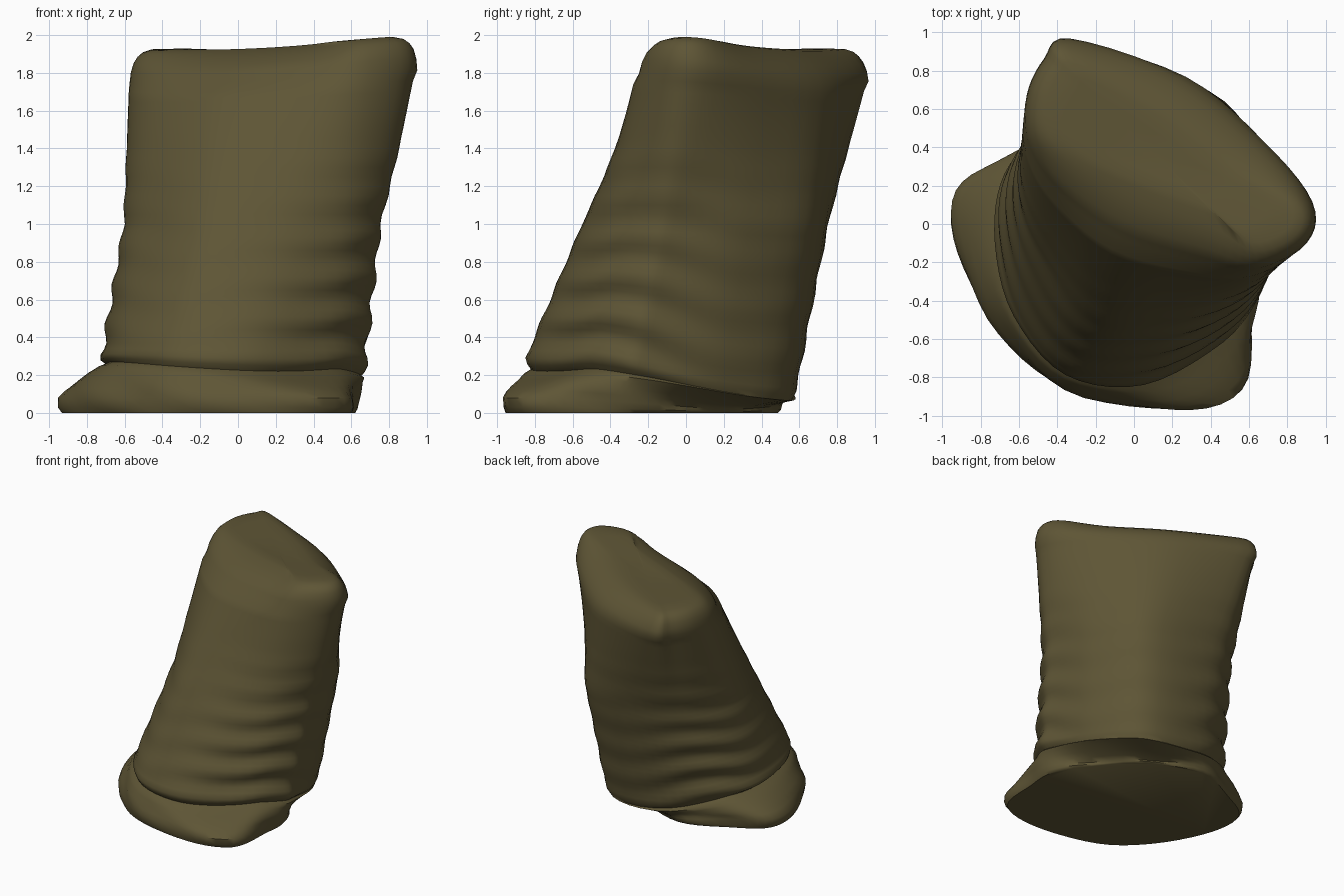
import bpy, bmesh
from math import sin, cos, pi, hypot, atan2

if "Cube" in bpy.data.objects:
    bpy.data.objects.remove(bpy.data.objects["Cube"])

# Cross-sections: 12 points each, clockwise from the left corner
BASE = [(-.92, -.15), (-.92, .17), (-.66, .35), (-.27, .5), (.16, .33), (.45, .03),
        (.62, -.25), (.62, -.5), (.56, -.86), (.2, -.97), (-.36, -.86), (-.7, -.57)]
WAIST = [(-.72, -.1), (-.68, .2), (-.5, .43), (-.16, .58), (.33, .54), (.58, .2),
         (.66, -.17), (.65, -.34), (.45, -.6), (.05, -.83), (-.36, -.79), (-.63, -.48)]
MIDDLE = [(-.6, .12), (-.57, .4), (-.42, .64), (-.15, .75), (.41, .68), (.68, .33),
          (.75, -.02), (.73, -.19), (.55, -.41), (.2, -.54), (-.2, -.5), (-.48, -.17)]
TOP = [(-.56, .42), (-.56, .67), (-.47, .86), (-.33, .97), (.25, .78), (.68, .44),
       (.93, .12), (.9, -.1), (.63, -.25), (.33, -.21), (-.1, -.08), (-.42, .17)]
# How far each point rolls over the shoulders of the top (front back, back forward)
ROLL = [.06, .02, 0, -.07, -.17, -.17, -.04, .02, .1, .24, .27, .17]


def scaled(pts, s):
    cx, cy = (sum(p[i] for p in pts) / len(pts) for i in (0, 1))
    return [(cx + (x - cx) * s, cy + (y - cy) * s) for x, y in pts]


def blend(a, b, t):
    return [(p[0] + (q[0] - p[0]) * t, p[1] + (q[1] - p[1]) * t) for p, q in zip(a, b)]


def rolled(t):
    return [(x + .56 * d * t, y + .83 * d * t) for (x, y), d in zip(TOP, ROLL)]


def smooth_loop(pts, sub=5):
    """Closed Catmull-Rom curve through the points."""
    out, n = [], len(pts)
    for i in range(n):
        a, b, c, d = (pts[(i + k) % n] for k in (-1, 0, 1, 2))
        for s in range(sub):
            t = s / sub
            out.append(tuple(.5 * (2 * b[k] + (c[k] - a[k]) * t
                       + (2 * a[k] - 5 * b[k] + 4 * c[k] - d[k]) * t * t
                       + (3 * b[k] - a[k] - 3 * c[k] + d[k]) * t ** 3) for k in (0, 1)))
    return out


def lift(x, y):
    """Saddle of the top: both seam corners rise above the middle."""
    t = (x - .2) * .83 - (y - .36) * .56
    return .07 * t * t + .045 * t


# Stack of rings: slumped roll, pinch, wrinkled body, rounded top
rings = [(0, scaled(BASE, .98)), (.03, BASE), (.08, BASE),
         (.12, blend(BASE, WAIST, .15)), (.16, blend(BASE, WAIST, .38)),
         (.2, blend(BASE, WAIST, .68)), (.225, blend(BASE, WAIST, .9)),
         (.245, scaled(WAIST, .965)), (.27, scaled(WAIST, .985))]
rings += [(.3 + .035 * i, blend(WAIST, MIDDLE, i / 20)) for i in range(20)]
rings += [(1 + .05 * i, blend(MIDDLE, TOP, i / 16)) for i in range(15)]
rings += [(1.75, rolled(.06)), (1.8, scaled(rolled(.18), .995)),
          (1.845, scaled(rolled(.38), .98)), (1.88, scaled(rolled(.6), .955)),
          (1.905, scaled(rolled(.8), .92)), (1.922, scaled(rolled(1), .86)),
          (1.93, scaled(rolled(1), .7)), (1.928, scaled(rolled(1), .4)),
          (1.925, scaled(rolled(1), .15))]

bm = bmesh.new()
rows = []
for z, pts in rings:
    loop = smooth_loop(pts)
    cx, cy = (sum(p[i] for p in loop) / len(loop) for i in (0, 1))
    row = []
    for x, y in loop:
        dx, dy = x - cx, y - cy
        r, a = hypot(dx, dy), atan2(dy, dx)
        # Folds run around the sack and fade upward; strongest at the side corners
        side = abs(cos(a + .66))
        amp = (.006 + .024 * side ** 4) * max(0, 1 - z / 1.5) if z > .26 else 0
        w = amp * sin(2 * pi * z / .21 + 1.3 * sin(2 * a) + .6 * sin(5 * a))
        # Lumpy creases in the roll
        if z < .2:
            w = .01 * sin(7 * a + 22 * z) * min(1, z / .06)
        dz = lift(x, y) * min(1, max(0, (z - 1.4) / .45))
        if .1 < z < .36:
            dz += .03 * sin(a * 2 + .8) * max(0, 1 - abs(z - .22) / .14)
        # At the back the body slumps down over the roll
        back = max(0, cos(a - .95)) ** 1.3
        dz -= .18 * back * max(0, min(z / .245, (1.1 - z) / .855))
        row.append(bm.verts.new((x + dx / r * w, y + dy / r * w, max(0, z + dz))))
    rows.append(row)

n = len(rows[0])
for lo, hi in zip(rows, rows[1:]):
    for i in range(n):
        bm.faces.new((lo[i], lo[(i + 1) % n], hi[(i + 1) % n], hi[i]))
bm.faces.new(rows[0])
bm.faces.new(rows[-1])
bmesh.ops.recalc_face_normals(bm, faces=bm.faces)
mesh = bpy.data.meshes.new("cloth_sack")
bm.to_mesh(mesh)
bm.free()

sack = bpy.data.objects.new("cloth_sack", mesh)
bpy.context.collection.objects.link(sack)
olive = bpy.data.materials.new("olive_cloth")
olive.diffuse_color = (.112, .091, .036, 1)
olive.use_nodes = True
olive.node_tree.nodes["Principled BSDF"].inputs["Base Color"].default_value = olive.diffuse_color
mesh.materials.append(olive)
bpy.context.view_layer.objects.active = sack
sack.select_set(True)
bpy.ops.object.shade_smooth_by_angle(angle=.9)
